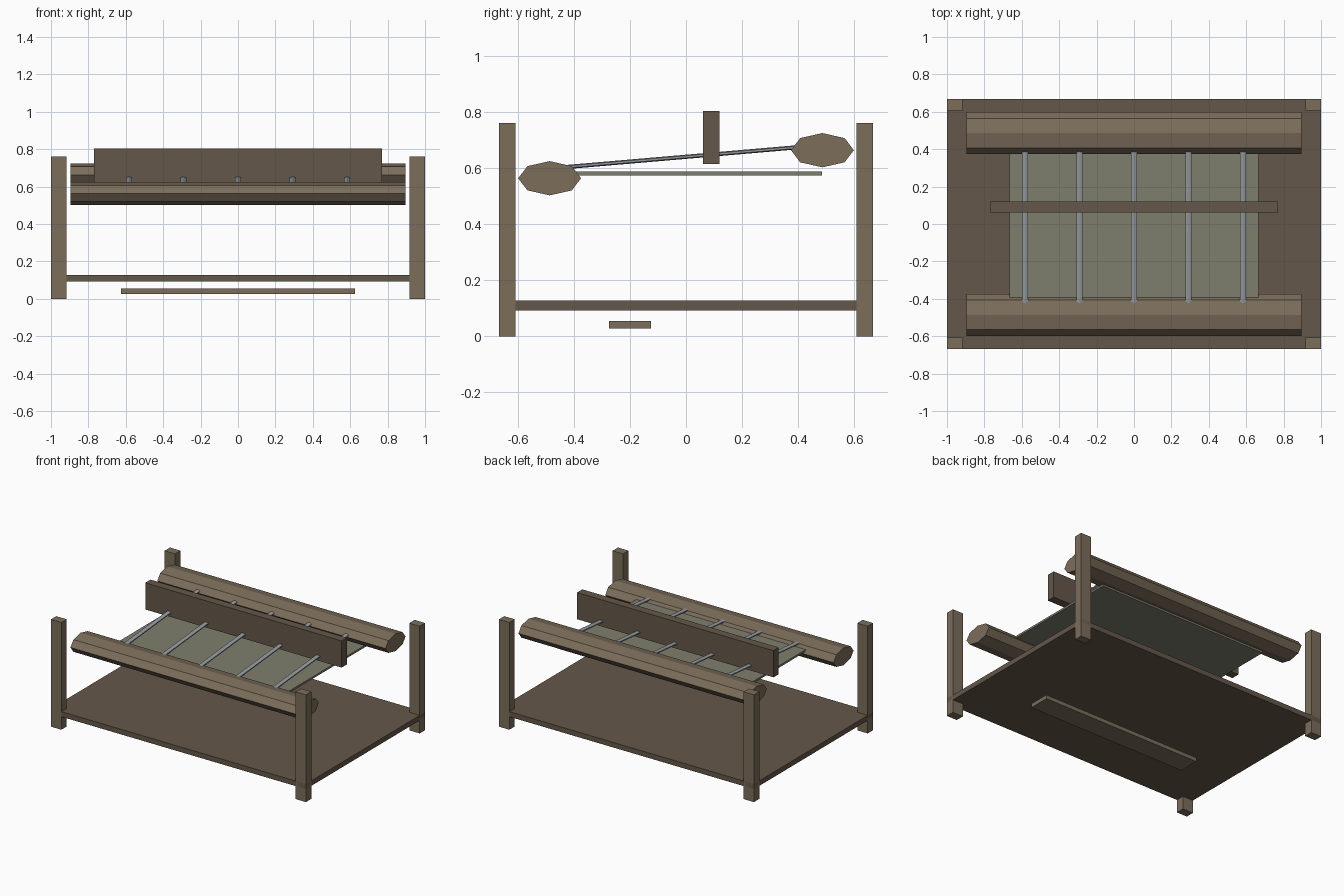
import bpy, bmesh, math
from mathutils import Vector

if "Cube" in bpy.data.objects:
    bpy.data.objects.remove(bpy.data.objects["Cube"])


def material(name, rgb):
    m = bpy.data.materials.new(name)
    m.diffuse_color = (*rgb, 1)
    m.use_nodes = True
    m.node_tree.nodes["Principled BSDF"].inputs["Base Color"].default_value = m.diffuse_color
    return m


LIGHT_WOOD = material("light_wood", (0.20, 0.155, 0.105))
DARK_WOOD = material("dark_wood", (0.13, 0.095, 0.067))
CLOTH = material("cloth", (0.21, 0.21, 0.155))
METAL = material("metal", (0.30, 0.32, 0.34))


def add_object(name, bm, mat):
    bmesh.ops.recalc_face_normals(bm, faces=bm.faces)
    me = bpy.data.meshes.new(name)
    bm.to_mesh(me)
    bm.free()
    me.materials.append(mat)
    ob = bpy.data.objects.new(name, me)
    bpy.context.collection.objects.link(ob)
    return ob


def box(name, x, y, z, mat):
    """Box from (min, max) ranges on each axis."""
    bm = bmesh.new()
    bmesh.ops.create_cube(bm, size=1)
    for v in bm.verts:
        v.co = Vector([(r[0] + r[1]) / 2 + c * (r[1] - r[0])
                       for c, r in zip(v.co, (x, y, z))])
    return add_object(name, bm, mat)


def prism(name, start, end, u, v, sides, mat):
    """Flattened round bar between two points; u and v are its half-axes."""
    bm = bmesh.new()
    rings = []
    for p in (start, end):
        rings.append([bm.verts.new(Vector(p) + Vector(u) * math.cos(a) + Vector(v) * math.sin(a))
                      for a in (2 * math.pi * i / sides for i in range(sides))])
    for i in range(sides):
        j = (i + 1) % sides
        bm.faces.new((rings[0][i], rings[0][j], rings[1][j], rings[1][i]))
    for ring in rings:
        bm.faces.new(ring)
    return add_object(name, bm, mat)


# Corner posts
for sx, side in ((-1, "left"), (1, "right")):
    for sy, end in ((-1, "front"), (1, "back")):
        box(f"{end}_{side}_post", sorted((sx * 0.918, sx)),
            sorted((sy * 0.607, sy * 0.667)), (0, 0.76), LIGHT_WOOD)

# Lower deck and the treadle under it
box("deck", (-1, 1), (-0.667, 0.667), (0.092, 0.128), DARK_WOOD)
box("treadle", (-0.625, 0.625), (-0.275, -0.125), (0.027, 0.055), LIGHT_WOOD)

# Flattened octagonal beams
for name, y, z in (("front_beam", -0.486, 0.563), ("back_beam", 0.486, 0.663)):
    prism(name, (-0.895, y, z), (0.895, y, z), (0, 0.112, 0), (0, 0, 0.061), 8, LIGHT_WOOD)

# Cloth sheet
box("cloth_sheet", (-0.665, 0.665), (-0.485, 0.485), (0.573, 0.587), CLOTH)

# Sloping warp rods
for i in range(5):
    x = -0.583 + i * 0.2915
    prism(f"warp_rod_{i + 1}", (x, -0.485, 0.598), (x, 0.485, 0.681),
          (0, 0, 0.0075), (0.018, 0, 0), 6, METAL)

# Upright beater board
box("beater_board", (-0.77, 0.77), (0.061, 0.12), (0.614, 0.803), DARK_WOOD)
